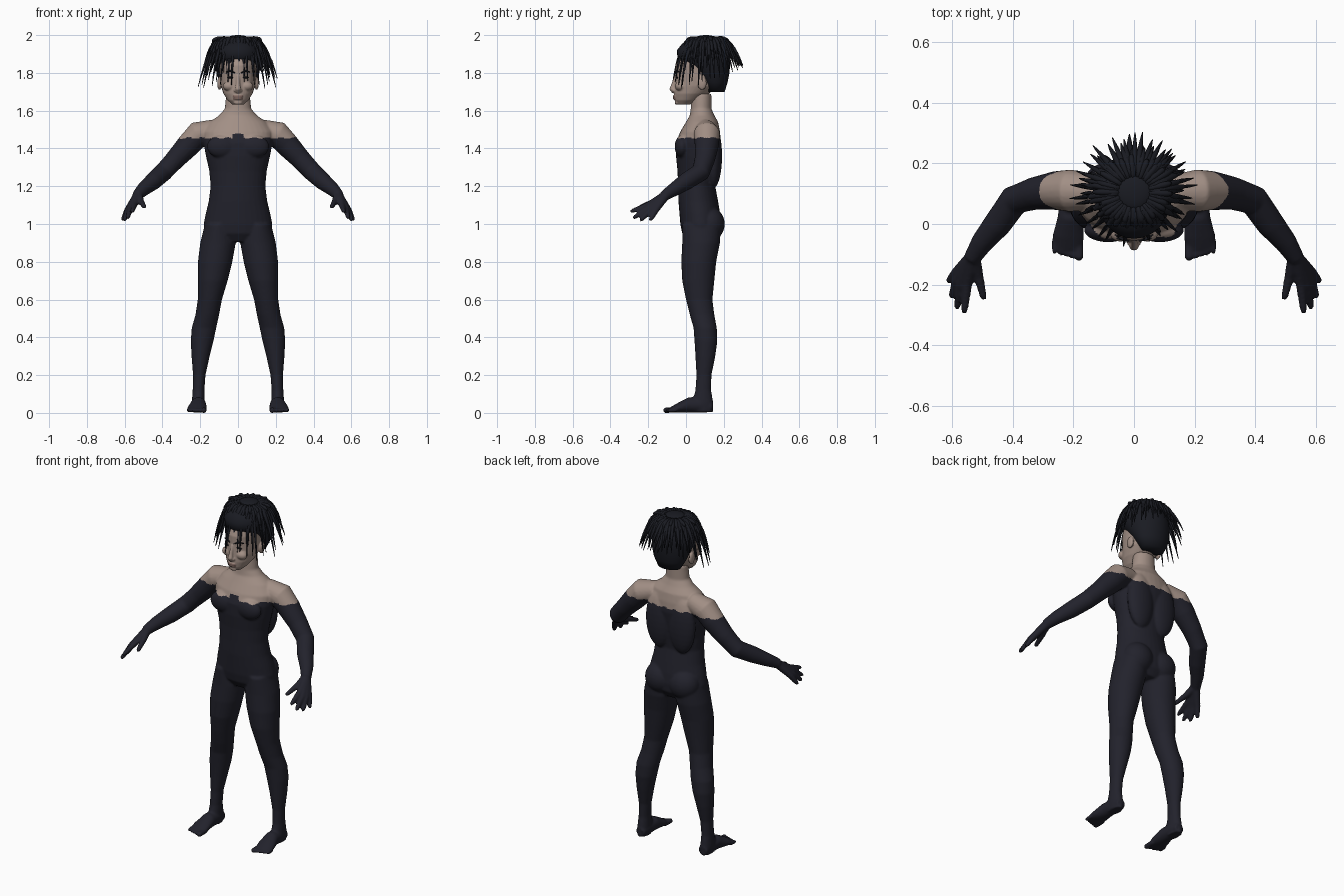
import bpy, bmesh, random
from math import sin, cos, pi
from mathutils import Vector, Matrix

random.seed(4)
if "Cube" in bpy.data.objects:
    bpy.data.objects.remove(bpy.data.objects["Cube"])


def material(name, colour):
    mat = bpy.data.materials.new(name)
    mat.use_nodes = True
    mat.diffuse_color = (*colour, 1)
    shader = mat.node_tree.nodes["Principled BSDF"]
    shader.inputs["Base Color"].default_value = (*colour, 1)
    shader.inputs["Roughness"].default_value = 0.8
    return mat


SKIN = material("skin", (0.36, 0.275, 0.235))
SUIT = material("dark_suit", (0.016, 0.016, 0.025))
HAIR = material("black_hair", (0.01, 0.011, 0.016))
LIPS = material("lips", (0.22, 0.14, 0.12))


def bridge(bm, rings):
    """Join rings of points into a closed skin."""
    rows = [[bm.verts.new(p) for p in ring] for ring in rings]
    count = len(rows[0])
    for low, high in zip(rows, rows[1:]):
        for i in range(count):
            j = (i + 1) % count
            bm.faces.new((low[i], low[j], high[j], high[i]))
    bm.faces.new(rows[0][::-1])
    bm.faces.new(rows[-1])


def stack(bm, levels, side=1, sides=32):
    """Level ellipses, each given as height, left, right, front and back."""
    rings = []
    for z, left, right, front, back in levels:
        centre = Vector((side * (left + right) / 2, (front + back) / 2, z))
        rings.append([centre + Vector(((right - left) / 2 * cos(2 * pi * i / sides),
                                       (back - front) / 2 * sin(2 * pi * i / sides), 0))
                      for i in range(sides)])
    bridge(bm, rings)


def centred(levels):
    return [(z, -wide, wide, front, back) for z, wide, front, back in levels]


def tube(bm, points, widths, heights=None, sides=12):
    """A tube along points, with a width and a height at each point."""
    points = [Vector(p) for p in points]
    last = len(points) - 1
    rings = []
    for k, (p, w, h) in enumerate(zip(points, widths, heights or widths)):
        along = (points[min(k + 1, last)] - points[max(k - 1, 0)]).normalized()
        guide = Vector((0, 1, 0)) if abs(along.z) > 0.9 else Vector((0, 0, 1))
        across = along.cross(guide).normalized()
        up = across.cross(along)
        rings.append([p + across * w * cos(2 * pi * i / sides) + up * h * sin(2 * pi * i / sides)
                      for i in range(sides)])
    bridge(bm, rings)


def ball(bm, centre, size):
    place = Matrix.Translation(centre) @ Matrix.Diagonal((*size, 1))
    bmesh.ops.create_uvsphere(bm, u_segments=24, v_segments=14, radius=1, matrix=place)


def finish(bm, name, materials, voxel=None, smoothing=4):
    """Turn the mesh into a smooth object, fused into one skin if a voxel size is given."""
    bmesh.ops.recalc_face_normals(bm, faces=bm.faces)
    mesh = bpy.data.meshes.new(name)
    bm.to_mesh(mesh)
    bm.free()
    obj = bpy.data.objects.new(name, mesh)
    bpy.context.collection.objects.link(obj)
    for mat in materials:
        mesh.materials.append(mat)
    if voxel:
        bpy.context.view_layer.objects.active = obj
        fuse = obj.modifiers.new("fuse", "REMESH")
        fuse.mode = "VOXEL"
        fuse.voxel_size = voxel
        soften = obj.modifiers.new("soften", "SMOOTH")
        soften.iterations = smoothing
        for modifier in ("fuse", "soften"):
            bpy.ops.object.modifier_apply(modifier=modifier)
    obj.data.shade_smooth()
    return obj


# Torso and neck
body = bmesh.new()
stack(body, centred([
    (.905, .1, .01, .15), (.95, .18, -.02, .18), (1, .182, -.03, .185), (1.06, .17, -.035, .18),
    (1.12, .155, -.04, .17), (1.2, .145, -.042, .155), (1.28, .152, -.045, .165),
    (1.36, .17, -.053, .175), (1.43, .183, -.053, .185), (1.49, .185, -.03, .18),
    (1.54, .15, 0, .17), (1.575, .1, .02, .15), (1.61, .07, .025, .135), (1.69, .062, .03, .135)]))

for side in (1, -1):
    # Chest, back and seat muscles
    ball(body, (side * .085, -.02, 1.41), (.08, .04, .06))
    ball(body, (side * .075, .145, 1.36), (.085, .046, .17))
    ball(body, (side * .08, .125, 1), (.09, .08, .09))

    # Leg
    stack(body, [
        (1, .03, .175, -.02, .185), (.9, .012, .2, -.02, .18), (.8, .03, .212, -.025, .16),
        (.7, .055, .213, -.02, .15), (.6, .085, .213, 0, .14), (.52, .1, .225, .02, .15),
        (.45, .115, .245, .04, .163), (.38, .13, .25, .045, .166), (.3, .15, .246, .05, .155),
        (.2, .172, .238, .055, .135), (.12, .178, .24, .05, .133), (.05, .175, .245, .03, .145),
        (.005, .18, .24, .04, .145)], side)

    # Foot and toes
    tube(body, [(side * .208, .14, .03), (side * .208, .09, .04), (side * .21, .02, .042),
                (side * .216, -.04, .026), (side * .218, -.08, .016)],
         (.028, .036, .042, .052, .047), (.026, .04, .042, .026, .014), 20)
    for toe in range(5):
        x = side * (.181 + toe * .02)
        thick = .015 if toe == 0 else .011
        tip = -.122 + .006 * toe
        tube(body, [(x, -.05, .016), (x, tip + .012, .014), (x, tip, .012)],
             (thick, thick, thick / 2))

    # Arm
    tube(body, [(side * x, y, z) for x, y, z in (
        (.12, .105, 1.5), (.21, .11, 1.475), (.26, .11, 1.42), (.33, .1, 1.345),
        (.395, .078, 1.275), (.45, 0, 1.225), (.5, -.06, 1.185), (.535, -.115, 1.15))],
        (.055, .07, .064, .054, .05, .046, .037, .028), sides=20)

    # Hand: each finger runs from the wrist over its knuckle to the tip
    wrist = Vector((.53, -.105, 1.155))
    for knuckle, tip in (((.513, -.17, 1.118), (.494, -.25, 1.088)),
                         ((.55, -.2, 1.1), (.56, -.295, 1.065)),
                         ((.57, -.2, 1.086), (.584, -.28, 1.03)),
                         ((.583, -.185, 1.075), (.603, -.243, 1.017)),
                         ((.588, -.162, 1.07), (.612, -.19, 1.018))):
        path = [wrist, Vector(knuckle), Vector(knuckle).lerp(Vector(tip), .85), Vector(tip)]
        tube(body, [(side * p.x, p.y, p.z) for p in path], (.024, .017, .012, .007))

figure = finish(body, "body", (SUIT, SKIN), .0065)
for face in figure.data.polygons:
    x, y, z = face.center
    edge = 1.455 + .004 * sin(90 * x)
    if abs(x) < .03 and y < .03:
        edge = 1.478
    face.material_index = int(z > edge)

# Head with nose, ears and lips
head = bmesh.new()
stack(head, centred([
    (1.632, .03, -.045, .02), (1.655, .055, -.06, .07), (1.69, .077, -.063, .12),
    (1.73, .09, -.06, .17), (1.78, .096, -.056, .19), (1.84, .098, -.055, .2),
    (1.9, .093, -.03, .19), (1.95, .07, 0, .16), (1.975, .03, .05, .12)]))
tube(head, [(0, -.052, 1.785), (0, -.066, 1.74), (0, -.073, 1.715), (0, -.062, 1.698)],
     (.009, .011, .016, .012))
ball(head, (0, -.06, 1.676), (.026, .01, .007))
ball(head, (0, -.058, 1.664), (.023, .011, .007))
ball(head, (0, -.046, 1.643), (.024, .014, .012))
for side in (1, -1):
    ball(head, (side * .012, -.063, 1.707), (.011, .011, .009))
    ball(head, (side * .045, -.03, 1.73), (.035, .028, .026))
    ball(head, (side * .098, .085, 1.745), (.012, .024, .035))
face_mesh = finish(head, "head", (SKIN, LIPS), .004, 3).data
for face in face_mesh.polygons:
    x, y, z = face.center
    face.material_index = int(abs(x) < .025 and y < -.05 and 1.659 < z < 1.682)

# Eyes and eyebrows
features = bmesh.new()
for side in (1, -1):
    ball(features, (side * .04, -.047, 1.775), (.018, .006, .005))
    tube(features, [(side * .017, -.055, 1.8), (side * .04, -.049, 1.811),
                    (side * .063, -.035, 1.804)], (.003, .005, .002))
finish(features, "eyes_and_brows", (HAIR,))

# Hair mass covering the skull
cap = bmesh.new()
stack(cap, centred([
    (1.7, .07, .11, .205), (1.75, .098, .08, .22), (1.8, .113, .04, .23), (1.85, .122, -.01, .234),
    (1.875, .125, -.045, .234), (1.92, .122, -.048, .22), (1.955, .108, -.02, .2),
    (1.98, .08, .02, .17), (1.99, .03, .07, .12)]))
finish(cap, "hair_cap", (HAIR,))

# Flat crown knot
crown = bmesh.new()
ball(crown, (0, .105, 1.982), (.058, .058, .018))
finish(crown, "crown_knot", (HAIR,))

# Locks arching out from the crown: long at the sides, short at the back
locks = bmesh.new()
steps = 8
for layer in range(4):
    count = 20 + 6 * layer
    for n in range(count):
        angle = 2 * pi * (n + layer / 2 + random.uniform(-.25, .25)) / count
        out = Vector((cos(angle), sin(angle) * .93, 0))
        back = max(0, sin(angle))
        drop = .04 + .065 * layer + random.uniform(-.02, .03)
        drop *= 1 - .4 * back
        reach = .12 + .027 * layer + random.uniform(-.015, .015) - .022 * max(0, -sin(angle))
        base = Vector((0, .105, 1.982))
        start = base + out * (.045 + .008 * layer)
        bend = base + out * .145 + Vector((0, 0, .008))
        tip = base + out * reach - Vector((0, 0, drop))
        path, widths = [], []
        for k in range(steps + 1):
            t = k / steps
            path.append(start * (1 - t) ** 2 + bend * 2 * t * (1 - t) + tip * t * t)
            widths.append(.0015 + .0125 * (1 - t) ** .6 * (.6 + .4 * sin(pi * t)))
        tube(locks, path, widths, sides=7)
# One longer lock at the back
tube(locks, [(-.01, .18, 1.965), (-.015, .24, 1.92), (-.015, .27, 1.87), (-.015, .295, 1.835)],
     (.012, .012, .008, .002), sides=7)
finish(locks, "hair_locks", (HAIR,))
